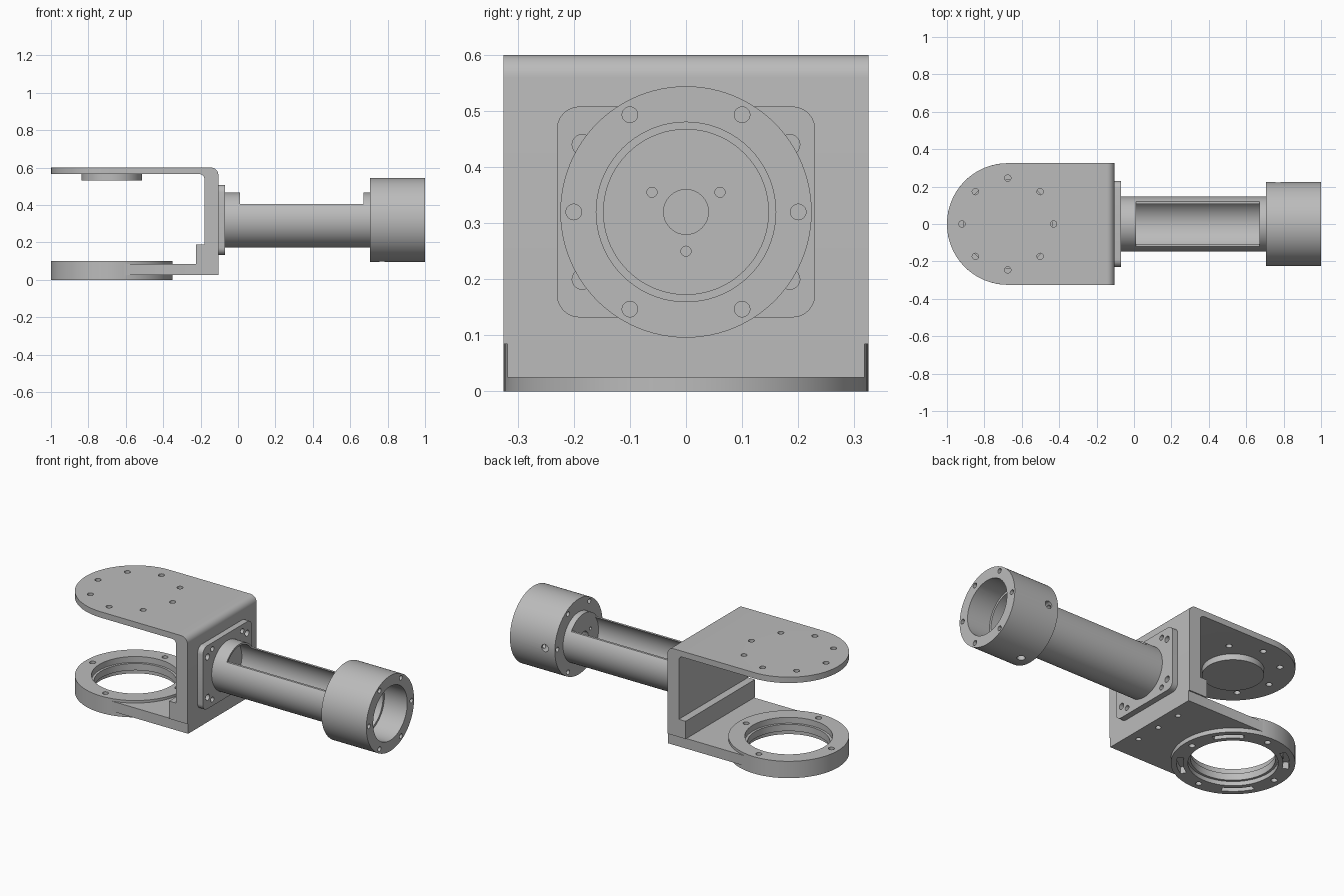
import bpy, bmesh
from math import sin, cos, pi, radians

if "Cube" in bpy.data.objects:
    bpy.data.objects.remove(bpy.data.objects["Cube"])

GREY = (0.5, 0.5, 0.5, 1)
metal = bpy.data.materials.new("machined grey")
metal.use_nodes = True
metal.diffuse_color = GREY
metal.node_tree.nodes["Principled BSDF"].inputs["Base Color"].default_value = GREY

AXIS_Z = 0.32      # height of the arm axis
HUB_X = -0.675     # centre of the fork's round ends


def arc(cx, cy, r, a0, a1, n):
    return [(cx + r * cos(radians(a0 + (a1 - a0) * i / n)),
             cy + r * sin(radians(a0 + (a1 - a0) * i / n))) for i in range(n + 1)]


def prism(name, pts, axis, lo, hi):
    """Extrude a 2D outline along the given axis."""
    place = {"x": lambda p, t: (t, *p),
             "y": lambda p, t: (p[0], t, p[1]),
             "z": lambda p, t: (*p, t)}[axis]
    bm = bmesh.new()
    face = bm.faces.new([bm.verts.new(place(p, lo)) for p in pts])
    ext = bmesh.ops.extrude_face_region(bm, geom=[face])
    shift = place((0, 0), hi - lo)
    bmesh.ops.translate(bm, vec=shift,
                        verts=[v for v in ext["geom"] if isinstance(v, bmesh.types.BMVert)])
    bmesh.ops.recalc_face_normals(bm, faces=bm.faces)
    mesh = bpy.data.meshes.new(name)
    bm.to_mesh(mesh)
    bm.free()
    mesh.materials.append(metal)
    ob = bpy.data.objects.new(name, mesh)
    bpy.context.collection.objects.link(ob)
    return ob


def cylinder(name, axis, c, r, lo, hi, n=72):
    return prism(name, arc(*c, r, 0, 360, n)[:-1], axis, lo, hi)


def box(name, x, y, z):
    return prism(name, [(x[0], y[0]), (x[1], y[0]), (x[1], y[1]), (x[0], y[1])], "z", *z)


def combine(ob, tool, mode="DIFFERENCE"):
    """Apply a boolean and discard the tool."""
    mod = ob.modifiers.new("boolean", "BOOLEAN")
    mod.operation, mod.object, mod.solver = mode, tool, "EXACT"
    bpy.context.view_layer.objects.active = ob
    bpy.ops.object.modifier_apply(modifier=mod.name)
    bpy.data.objects.remove(tool)


def drill(ob, axis, c, r, lo, hi, n=20):
    combine(ob, cylinder("drill", axis, c, r, lo, hi, n))


def ring_points(c, r, count, start=0):
    return arc(*c, r, start, start + 360, count)[:-1]


hub = (HUB_X, 0)
axis = (0, AXIS_Z)

# Upper bracket: angled side profile trimmed to a round-ended plan
profile = ([(-1.01, 0.6), (-1.01, 0.565)]
           + arc(-0.205, 0.54, 0.025, 90, 0, 6)
           + [(-0.18, 0.19), (-0.225, 0.19), (-0.225, 0.085), (-0.105, 0.085)]
           + arc(-0.145, 0.56, 0.04, 0, 90, 8))
bracket = prism("upper_bracket", profile, "y", -0.4, 0.4)
plan = arc(*hub, 0.325, 90, 270, 40) + [(0, -0.325), (0, 0.325)]
combine(bracket, prism("plan", plan, "z", 0, 1), "INTERSECT")
for p in ring_points(hub, 0.245, 8):
    drill(bracket, "z", p, 0.017, 0.5, 0.7)

# Pivot boss under the top plate
cylinder("pivot_boss", "z", hub, 0.162, 0.53, 0.566)

# Lower ring with its flat arm
lower = cylinder("lower_ring", "z", hub, 0.325, 0, 0.1, 96)
combine(lower, box("arm", (HUB_X, -0.105), (-0.318, 0.318), (0.025, 0.085)), "UNION")
drill(lower, "z", hub, 0.222, -1, 1, 72)
drill(lower, "z", hub, 0.236, 0.065, 1, 72)
drill(lower, "z", hub, 0.236, -1, 0.025, 72)
for p in ring_points(hub, 0.28, 4):
    drill(lower, "z", p, 0.017, -1, 1)
for a in (45, 135, 225, 315):
    slot = arc(*hub, 0.295, a - 17, a + 17, 12) + arc(*hub, 0.262, a + 17, a - 17, 12)
    combine(lower, prism("slot", slot, "z", -1, 0.04))
for y in (-0.16, 0, 0.16):
    drill(lower, "z", (-0.165, y), 0.015, -1, 0.07)

# Square mounting flange with rounded corners
outline = []
for sy, sz, a in ((1, 1, 0), (-1, 1, 90), (-1, -1, 180), (1, -1, 270)):
    outline += arc(sy * 0.19, AXIS_Z + sz * 0.148, 0.04, a, a + 90, 6)
flange = prism("mounting_flange", outline, "x", -0.106, -0.07)
for sy in (-1, 1):
    for sz in (-1, 1):
        drill(flange, "x", (sy * 0.185, AXIS_Z + sz * 0.12), 0.018, -0.1, 1)
        drill(flange, "x", (sy * 0.14, AXIS_Z + sz * 0.15), 0.015, -0.1, 1)

# Hollow arm tube, open along the top, with a drilled end wall
tube = cylinder("arm_tube", "x", axis, 0.147, -0.071, 0.715)
drill(tube, "x", axis, 0.136, -0.5, 0.67, 72)
combine(tube, box("window", (0.01, 0.67), (-0.3, 0.3), (0.405, 1)))
drill(tube, "x", axis, 0.04, 0.6, 1, 32)
for p in ring_points(axis, 0.07, 3, 30):
    drill(tube, "x", p, 0.009, 0.6, 1)

# Cylindrical head with stepped bore and bolt holes
head = cylinder("end_housing", "x", axis, 0.224, 0.705, 1, 96)
drill(head, "x", axis, 0.147, 0, 2, 72)
drill(head, "x", axis, 0.16, 0.85, 2, 72)
for p in ring_points(axis, 0.2, 6):
    drill(head, "x", p, 0.014, 0, 2)
drill(head, "y", (0.77, AXIS_Z), 0.022, 0.1, 0.4)
drill(head, "z", (0.77, 0), 0.022, 0, 0.2)

# Smooth the round walls, keep machined edges crisp
for ob in bpy.context.collection.objects:
    if ob.type == "MESH" and ob.data.materials and ob.data.materials[0] == metal:
        bpy.ops.object.select_all(action="DESELECT")
        ob.select_set(True)
        bpy.context.view_layer.objects.active = ob
        bpy.ops.object.shade_smooth_by_angle(angle=pi / 6)
